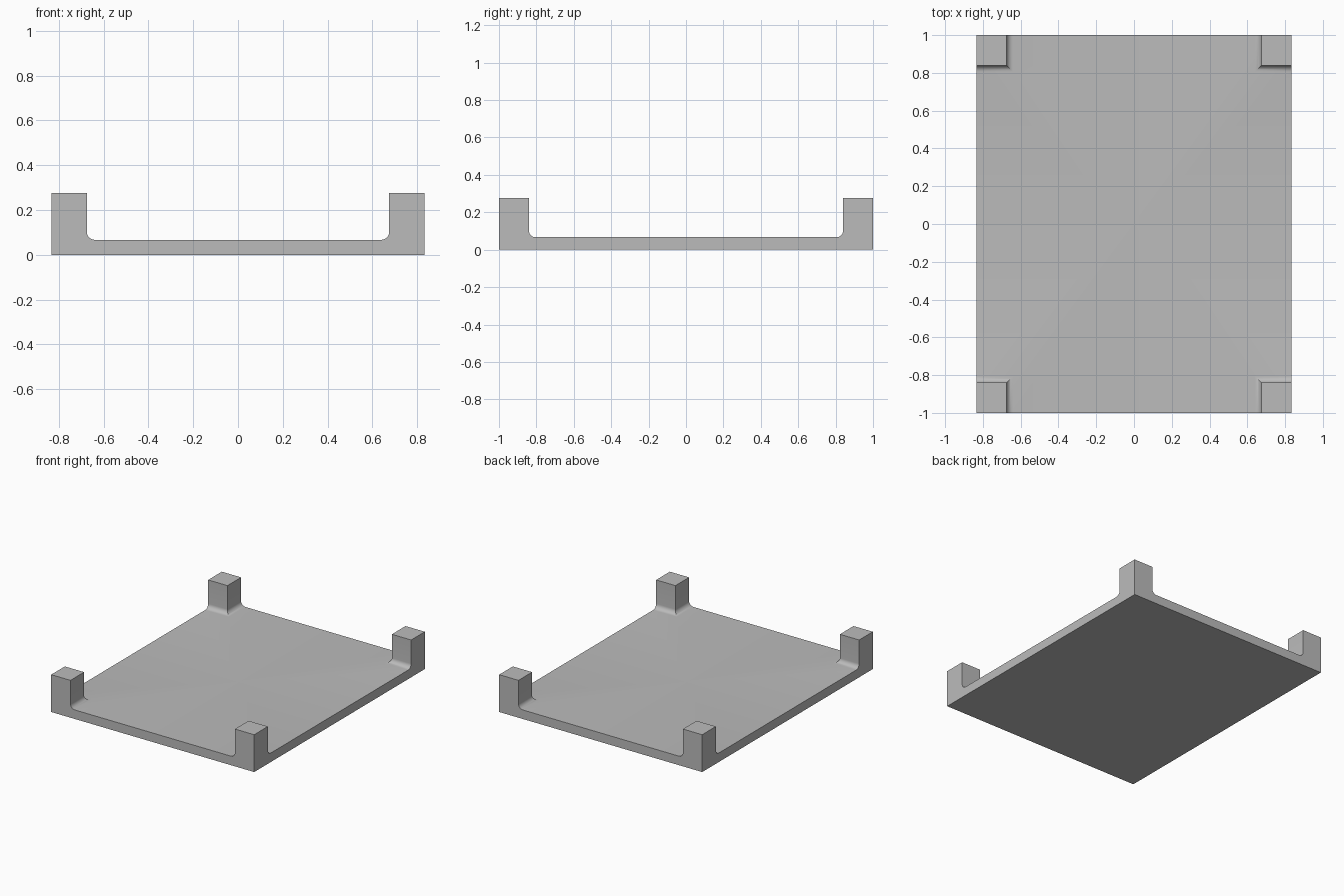
import bpy, bmesh, math

cube = bpy.data.objects.get("Cube")
if cube:
    bpy.data.objects.remove(cube, do_unlink=True)

HALF_X, HALF_Y, HEIGHT = 0.833, 1.0, 0.277
PLATE, POST_X, POST_Y = 0.067, 0.675, 0.84   # plate top, inner post faces
RADIUS, STEPS = 0.035, 8                     # fillet at the foot of each post

grey = bpy.data.materials.new("plain grey")
grey.use_nodes = True
colour = (0.5, 0.5, 0.5, 1)
grey.diffuse_color = colour
grey.node_tree.nodes["Principled BSDF"].inputs["Base Color"].default_value = colour

# Post profile: offset from the inner face, and height
profile = [(0, HEIGHT)]
for i in range(STEPS + 1):
    t = math.pi / 2 * i / STEPS
    profile.append((RADIUS * (1 - math.cos(t)), PLATE + RADIUS * (1 - math.sin(t))))

bm = bmesh.new()
vert = lambda x, y, z: bm.verts.new((x, y, z))

# L-shaped rings down the two inner faces, mitred at the corner
rings = [(vert(POST_X - o, HALF_Y, z),
          vert(POST_X - o, POST_Y - o, z),
          vert(HALF_X, POST_Y - o, z)) for o, z in profile]
for (a, b, c), (d, e, f) in zip(rings, rings[1:]):
    bm.faces.new((a, b, e, d))
    bm.faces.new((b, c, f, e))

# Post top, quarter of the plate, outer sides and underside
tip = vert(HALF_X, HALF_Y, HEIGHT)
mid, side, back = [vert(x, y, PLATE) for x, y in ((0, 0), (HALF_X, 0), (0, HALF_Y))]
low_mid, low_side, low_tip, low_back = [
    vert(x, y, 0) for x, y in ((0, 0), (HALF_X, 0), (HALF_X, HALF_Y), (0, HALF_Y))]
a, b, c = rings[-1]
bm.faces.new((*rings[0], tip))
bm.faces.new((mid, side, c, b))
bm.faces.new((mid, b, a, back))
bm.faces.new([tip] + [r[0] for r in rings] + [back, low_back, low_tip])
bm.faces.new([tip] + [r[2] for r in rings] + [side, low_side, low_tip])
bm.faces.new((low_mid, low_side, low_tip, low_back))
bmesh.ops.recalc_face_normals(bm, faces=bm.faces)

mesh = bpy.data.meshes.new("tray_with_corner_posts")
bm.to_mesh(mesh)
bm.free()
mesh.materials.append(grey)
tray = bpy.data.objects.new("tray_with_corner_posts", mesh)
bpy.context.collection.objects.link(tray)

# Smooth fillets, sharp edges elsewhere
bpy.ops.object.select_all(action='DESELECT')
tray.select_set(True)
bpy.context.view_layer.objects.active = tray
bpy.ops.object.shade_smooth_by_angle(angle=math.radians(30))

# Repeat the corner on all four sides
mirror = tray.modifiers.new("four corners", 'MIRROR')
mirror.use_axis = (True, True, False)
